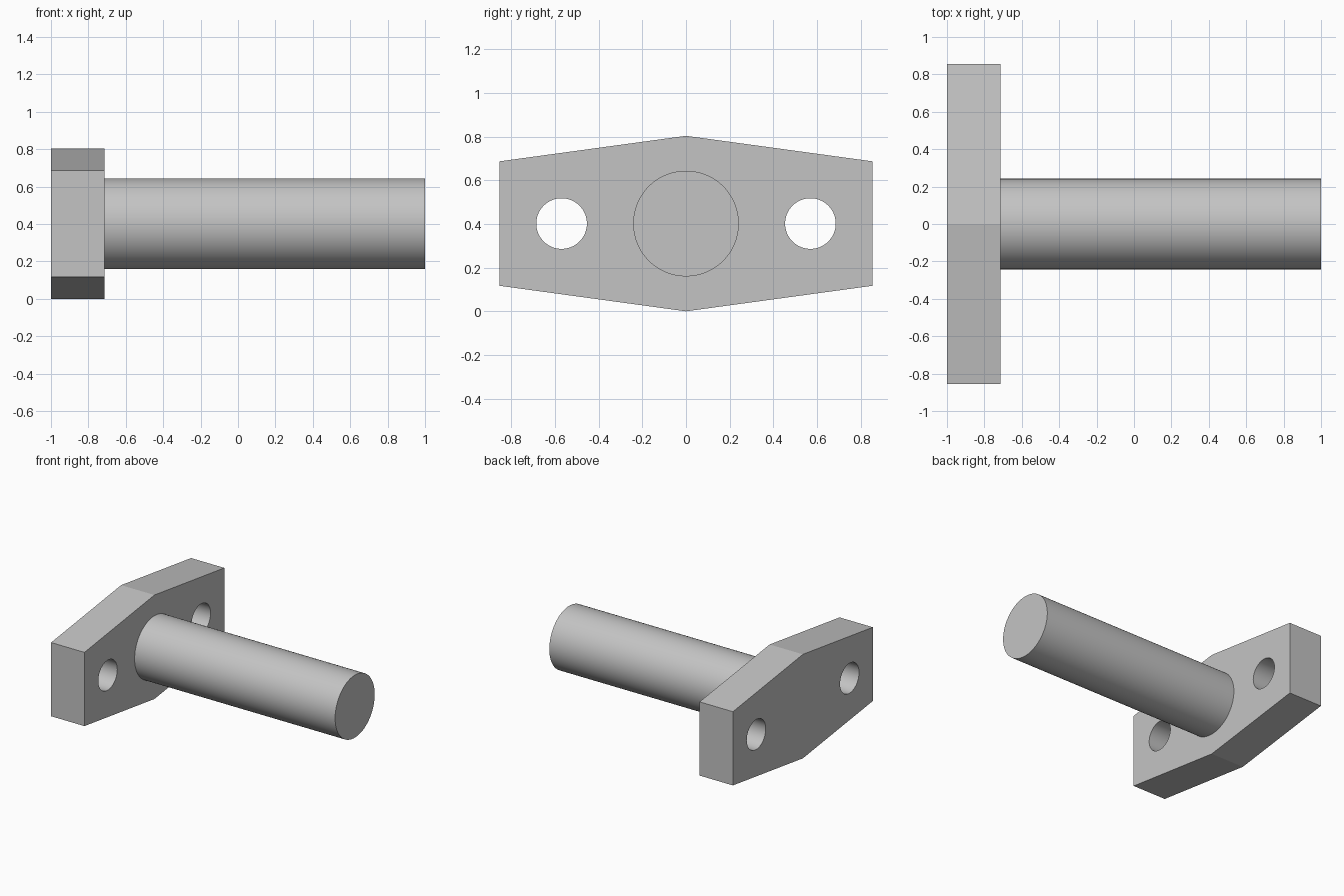
import bpy, bmesh, math

cube = bpy.data.objects.get("Cube")
if cube:
    bpy.data.objects.remove(cube, do_unlink=True)

AXIS_Z = 0.402            # height of the shaft axis
BACK, FACE, TIP = -1.0, -0.715, 1.0

grey = bpy.data.materials.new("light_grey")
grey.use_nodes = True
colour = (0.55, 0.55, 0.55, 1)
grey.diffuse_color = colour
grey.node_tree.nodes["Principled BSDF"].inputs["Base Color"].default_value = colour


def prism(name, outline, x0, x1):
    """Extrude a (y, z) outline along x from x0 to x1."""
    bm = bmesh.new()
    base = bm.faces.new([bm.verts.new((x0, y, z)) for y, z in outline])
    extruded = bmesh.ops.extrude_face_region(bm, geom=[base], use_keep_orig=True)
    for item in extruded["geom"]:
        if isinstance(item, bmesh.types.BMVert):
            item.co.x = x1
    bmesh.ops.recalc_face_normals(bm, faces=bm.faces)
    mesh = bpy.data.meshes.new(name)
    bm.to_mesh(mesh)
    bm.free()
    mesh.materials.append(grey)
    obj = bpy.data.objects.new(name, mesh)
    bpy.context.collection.objects.link(obj)
    return obj


def circle(y, radius, count):
    angles = [math.tau * i / count for i in range(count)]
    return [(y + radius * math.cos(a), AXIS_Z + radius * math.sin(a)) for a in angles]


def activate(obj):
    bpy.ops.object.select_all(action="DESELECT")
    obj.select_set(True)
    bpy.context.view_layer.objects.active = obj


# Six-sided flange plate
half_width, side_half, peak_half = 0.855, 0.285, 0.402
outline = [(half_width, side_half), (0, peak_half), (-half_width, side_half),
           (-half_width, -side_half), (0, -peak_half), (half_width, -side_half)]
flange = prism("flange_plate", [(y, AXIS_Z + z) for y, z in outline], BACK, FACE)

# Bolt holes, cut through the plate on both sides
for side in (-1, 1):
    cutter = prism("bolt_hole_cutter", circle(side * 0.57, 0.116, 64),
                   BACK - 0.1, FACE + 0.1)
    cutter.hide_render = True
    cut = flange.modifiers.new("bolt_hole", "BOOLEAN")
    cut.operation = "DIFFERENCE"
    cut.solver = "EXACT"
    cut.object = cutter
    activate(flange)
    bpy.ops.object.modifier_apply(modifier=cut.name)
    bpy.data.objects.remove(cutter, do_unlink=True)

# Round shaft standing on the plate's face
shaft = prism("shaft", circle(0, 0.242, 96), FACE, TIP)

for part in (flange, shaft):
    activate(part)
    bpy.ops.object.shade_smooth_by_angle(angle=math.radians(5.8))
